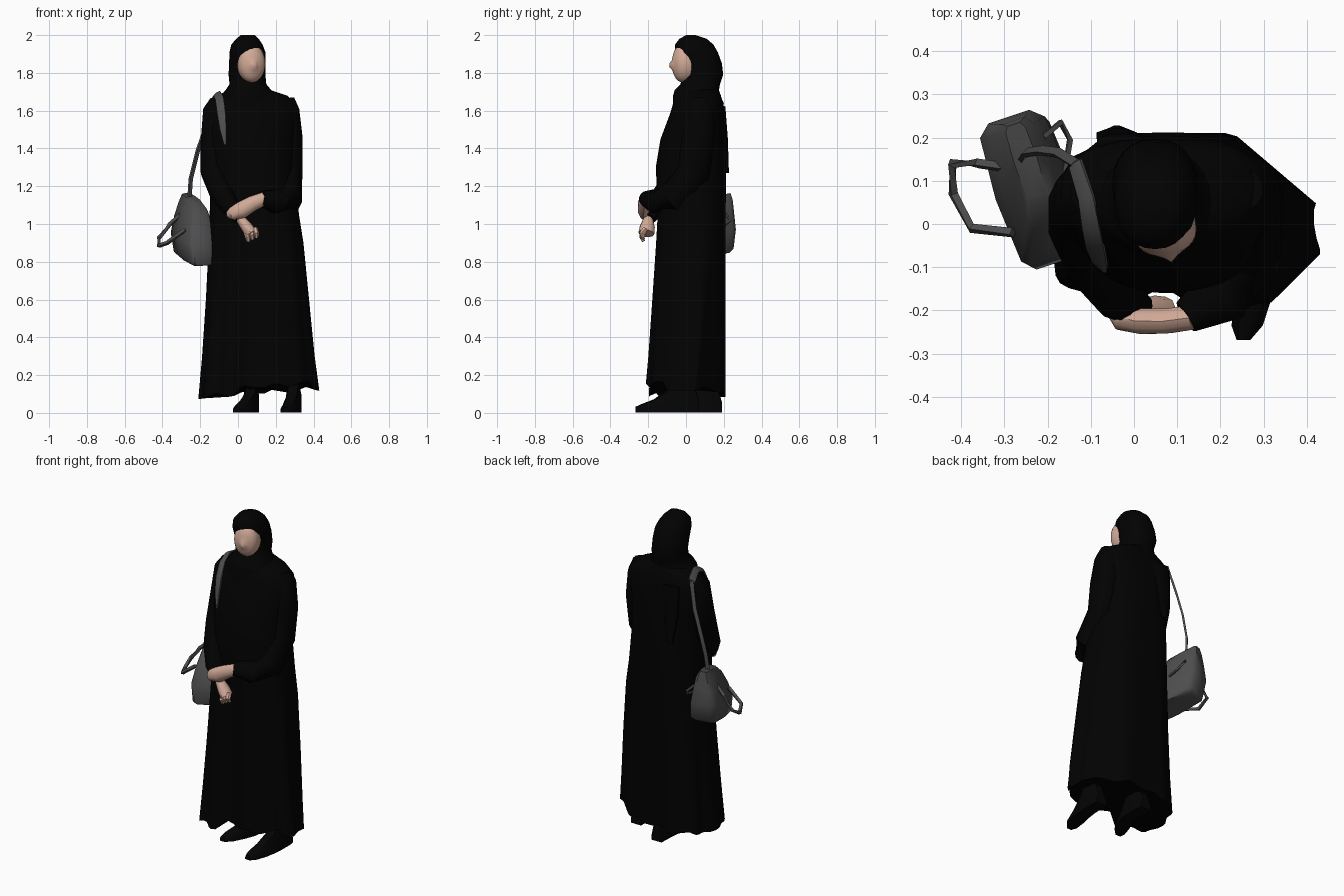
import bpy, bmesh, math
from mathutils import Vector, Matrix


def material(name, rgb):
    m = bpy.data.materials.new(name)
    m.diffuse_color = (*rgb, 1)
    return m


BLACK = material("black cloth", (0.0005, 0.0005, 0.0005))
GREY = material("grey leather", (0.075, 0.075, 0.077))
SKIN = material("skin", (0.64, 0.40, 0.31))
SHOE = material("black shoe", (0.0012, 0.0012, 0.0012))


def loft(name, rings, mat, angle=40):
    """Skin a list of closed rings and cap both ends."""
    bm = bmesh.new()
    vs = [[bm.verts.new(p) for p in r] for r in rings]
    n = len(vs[0])
    for a, b in zip(vs, vs[1:]):
        for i in range(n):
            j = (i + 1) % n
            bm.faces.new((a[i], a[j], b[j], b[i]))
    bm.faces.new(vs[0])
    bm.faces.new(vs[-1])
    bmesh.ops.recalc_face_normals(bm, faces=bm.faces)
    me = bpy.data.meshes.new(name)
    bm.to_mesh(me)
    bm.free()
    me.materials.append(mat)
    ob = bpy.data.objects.new(name, me)
    bpy.context.collection.objects.link(ob)
    bpy.ops.object.select_all(action='DESELECT')
    ob.select_set(True)
    bpy.context.view_layer.objects.active = ob
    bpy.ops.object.shade_smooth_by_angle(angle=math.radians(angle))
    return ob


def oval(z, x0, x1, y0, y1, n=24, front=2.0, back=2.0, fold=0.0):
    """Horizontal superellipse filling a box, with optional cloth folds."""
    pts = []
    for i in range(n):
        t = 2 * math.pi * i / n
        c, s = math.cos(t), math.sin(t)
        e = 2 / (front if s < 0 else back)
        k = 1 - fold * (1 + math.cos(11 * t) + 0.6 * math.sin(5 * t))
        u = math.copysign(abs(c) ** e, c) * k
        v = math.copysign(abs(s) ** e, s) * k
        pts.append(Vector(((x0 + x1) / 2 + u * (x1 - x0) / 2,
                           (y0 + y1) / 2 + v * (y1 - y0) / 2, z)))
    return pts


def tube(name, path, mat, n=10, up=(0, 0, 1)):
    """Tube along (x, y, z, half width, half height) points."""
    ps = [Vector(p[:3]) for p in path]
    rings = []
    for i, p in enumerate(path):
        d = (ps[min(i + 1, len(ps) - 1)] - ps[max(i - 1, 0)]).normalized()
        side = d.cross(Vector(up)).normalized()
        top = side.cross(d)
        rings.append([ps[i] + side * p[3] * math.cos(a) + top * p[4] * math.sin(a)
                      for a in (2 * math.pi * (k + 0.5) / n for k in range(n))])
    return loft(name, rings, mat)


# Robe: long lofted gown with folds in the skirt and an uneven hem
robe = [(0.11, -0.21, 0.435, -0.22, 0.225, 0.03), (0.30, -0.19, 0.41, -0.208, 0.222, 0.025),
        (0.60, -0.17, 0.38, -0.187, 0.22, 0.018), (0.90, -0.155, 0.35, -0.165, 0.22, 0.01),
        (1.05, -0.15, 0.325, -0.155, 0.217, 0.005), (1.30, -0.145, 0.30, -0.16, 0.212, 0),
        (1.45, -0.16, 0.305, -0.135, 0.207, 0), (1.57, -0.175, 0.315, -0.09, 0.203, 0),
        (1.635, -0.17, 0.31, -0.065, 0.197, 0), (1.68, -0.11, 0.26, -0.05, 0.185, 0),
        (1.72, -0.03, 0.14, -0.03, 0.17, 0)]
rings = [oval(z, a, b, c, d, 66, 2.6 if z < 1.2 else 2.0, 2.5, f) for z, a, b, c, d, f in robe]
for r in rings[:5]:
    for p in r:
        drop = (1.2 - p.z) / 1.1
        if p.y < 0:   # cloth hangs back between the legs
            p.y += 0.06 * drop * math.exp(-((p.x - 0.075) / 0.08) ** 2)
        # far side of the skirt narrows towards its outer edge
        p.y = min(p.y, 0.21 - 0.85 * max(0, p.x - 0.23))
        p.y = max(p.y, -0.22 + 1.0 * max(0, p.x - 0.28))
for p in rings[0]:
    p.z += 0.07 * p.x - 0.01 + 0.012 * math.sin(p.x * 40) + (0.03 if p.y < -0.12 and p.x > 0 else 0)
loft("robe", rings, BLACK, 60)

# Head scarf with its gathered collar
scarf = [(1.58, -0.06, 0.17, -0.085, 0.19), (1.64, -0.10, 0.20, -0.068, 0.20),
         (1.68, -0.09, 0.20, -0.068, 0.18), (1.71, -0.065, 0.175, -0.06, 0.175),
         (1.74, -0.045, 0.15, -0.03, 0.18), (1.79, -0.05, 0.145, -0.012, 0.197),
         (1.85, -0.047, 0.145, -0.035, 0.19), (1.91, -0.045, 0.145, -0.058, 0.168),
         (1.95, -0.035, 0.13, -0.058, 0.145), (1.98, -0.01, 0.11, -0.035, 0.11),
         (2.00, 0.015, 0.09, 0.0, 0.05)]
loft("head_scarf", [oval(*r, 24, 2.2, 2.2) for r in scarf], BLACK, 60)
tube("scarf_tail", [(-0.03, 0.19, 1.62, 0.06, 0.02), (-0.04, 0.205, 1.45, 0.05, 0.018),
                    (-0.04, 0.218, 1.27, 0.02, 0.01)], BLACK, 8, (0, 1, 0))

# Face, turned a little to one side, flat-fronted with a drawn-out nose
bm = bmesh.new()
bmesh.ops.create_uvsphere(bm, u_segments=28, v_segments=18, radius=1)
for v in bm.verts:
    x, y, z = v.co
    nose = 0.02 * math.exp(-(x / 0.2) ** 2 - ((z + 0.1) / 0.2) ** 2) if y < 0 else 0
    flat = math.copysign(abs(y) ** 0.7, y)
    v.co = (x * 0.074, flat * 0.072 - nose, z * 0.102)
bmesh.ops.transform(bm, matrix=Matrix.Translation((0.069, -0.002, 1.85))
                    @ Matrix.Rotation(math.radians(12), 4, 'Z'), verts=bm.verts)
for f in bm.faces:
    f.smooth = True
me = bpy.data.meshes.new("face")
bm.to_mesh(me)
bm.free()
me.materials.append(SKIN)
bpy.context.collection.objects.link(bpy.data.objects.new("face", me))

# Sleeves: upper arm, loose elbow and forearm crossing the waist
tube("sleeve_bag_side", [(-0.10, 0.07, 1.65, 0.05, 0.05), (-0.115, 0.06, 1.60, 0.072, 0.08),
                         (-0.13, 0.04, 1.43, 0.07, 0.085), (-0.13, 0.0, 1.28, 0.07, 0.085),
                         (-0.09, -0.09, 1.17, 0.065, 0.075), (-0.04, -0.165, 1.09, 0.05, 0.06),
                         (0.015, -0.20, 1.03, 0.035, 0.04)], BLACK, 12, (0, 1, 0))
tube("sleeve_far_side", [(0.25, 0.08, 1.66, 0.05, 0.05), (0.262, 0.075, 1.60, 0.065, 0.08),
                         (0.275, 0.065, 1.45, 0.07, 0.09), (0.275, 0.04, 1.27, 0.068, 0.09),
                         (0.265, -0.07, 1.13, 0.075, 0.09), (0.20, -0.165, 1.12, 0.065, 0.075),
                         (0.12, -0.215, 1.135, 0.04, 0.04)], BLACK, 12, (0, 1, 0))

# Hands: one clasps the opposite wrist, the other hangs below it
tube("clasping_hand", [(0.14, -0.215, 1.135, 0.03, 0.035), (0.08, -0.224, 1.11, 0.03, 0.04),
                       (0.02, -0.225, 1.075, 0.031, 0.045), (-0.03, -0.217, 1.055, 0.03, 0.036),
                       (-0.052, -0.20, 1.05, 0.015, 0.02)], SKIN)
tube("hanging_hand", [(0.01, -0.2, 1.03, 0.025, 0.025), (0.045, -0.205, 0.985, 0.032, 0.04),
                      (0.07, -0.21, 0.95, 0.034, 0.042)], SKIN, 10, (0, 1, 0))
for i in range(3):
    x, z = 0.045 + 0.022 * i, 0.92 + 0.01 * i
    tube(f"finger_{i + 1}", [(x, -0.215, z + 0.035, 0.015, 0.016), (x + 0.008, -0.235, z + 0.01, 0.014, 0.015),
                             (x + 0.01, -0.225, z - 0.012, 0.01, 0.01)], SKIN, 6, (1, 0, 0))

# Shoes: pointed toes turned outward, one foot set forward
for name, dx, dy, splay in (("shoe_bag_side", 0.0, 0.12, 0.3), ("shoe_forward", 0.225, 0.0, 0.1)):
    prof = [(0.07, 0.07, 0.035, 0.055), (0.073, 0.03, 0.038, 0.2), (0.07, -0.05, 0.04, 0.2),
            (0.065, -0.1, 0.042, 0.12), (0.058, -0.17, 0.043, 0.07), (0.05, -0.235, 0.036, 0.045),
            (0.045, -0.268, 0.016, 0.03)]
    rings = []
    for x, y, w, h in prof:
        cx = x + dx + splay * min(0, y + 0.1)
        rings.append([Vector((cx + w * a, y + dy, 0.002 + h * b)) for a, b in
                      ((-1, 0), (1, 0), (1, 0.45), (0.6, 0.9), (0, 1), (-0.6, 0.9), (-1, 0.45))])
    loft(name, rings, SHOE)

# Handbag: tapered box running front to back, its rear end hitched up
along, across = Vector((-0.316, 0.949, 0)), Vector((0.949, 0.316, 0))
section = [(-1, -0.75), (-0.9, -0.95), (0, -1.08), (0.85, -0.95), (1, -0.6),
           (1, 0.6), (0.85, 0.95), (0, 1.08), (-0.9, 0.95), (-1, 0.75)]
bag = [(0.815, -0.215, 0.07, 0.155, 0.07), (0.83, -0.222, 0.075, 0.17, 0.08),
       (0.93, -0.235, 0.085, 0.172, 0.083), (1.02, -0.238, 0.10, 0.15, 0.065),
       (1.09, -0.24, 0.12, 0.125, 0.045), (1.13, -0.25, 0.145, 0.09, 0.025)]
rings = [[Vector((x, y, z)) + along * a * l + across * b * t for a, b in section]
         for z, x, y, l, t in bag]
for r in rings:
    for p in r:
        p.z += 0.22 * (p.y - 0.08)
loft("handbag", rings, GREY, 45)


def band(name, pts, w, t, up):
    return tube(name, [(*p, w, t) for p in pts], GREY, 4, up)


# Shoulder strap over the shoulder and down behind the arm to the bag
tube("strap_front", [(-0.068, -0.108, 1.42, 0.006, 0.006), (-0.078, -0.092, 1.50, 0.02, 0.009),
                     (-0.088, -0.06, 1.59, 0.026, 0.009), (-0.098, -0.012, 1.66, 0.025, 0.009),
                     (-0.11, 0.06, 1.69, 0.024, 0.008), (-0.135, 0.14, 1.655, 0.024, 0.008)],
     GREY, 6, (-0.3, -0.6, 0.7))
band("strap_back", [(-0.135, 0.14, 1.655), (-0.175, 0.165, 1.50), (-0.215, 0.17, 1.38),
                    (-0.25, 0.165, 1.24), (-0.258, 0.15, 1.12)], 0.015, 0.008, (-0.6, 0.6, 0))

# Carry handles drooping off both sides of the bag
band("handle_outer", [(-0.29, 0.13, 1.06), (-0.36, 0.14, 1.00), (-0.42, 0.14, 0.925), (-0.418, 0.07, 0.885),
                      (-0.375, -0.01, 0.90), (-0.28, -0.02, 0.97)], 0.012, 0.012, (0.3, 0.2, 1))
band("handle_inner", [(-0.21, 0.20, 1.06), (-0.17, 0.235, 1.02), (-0.148, 0.195, 0.98),
                      (-0.16, 0.12, 0.98)], 0.008, 0.008, (0.2, 0.2, 1))
